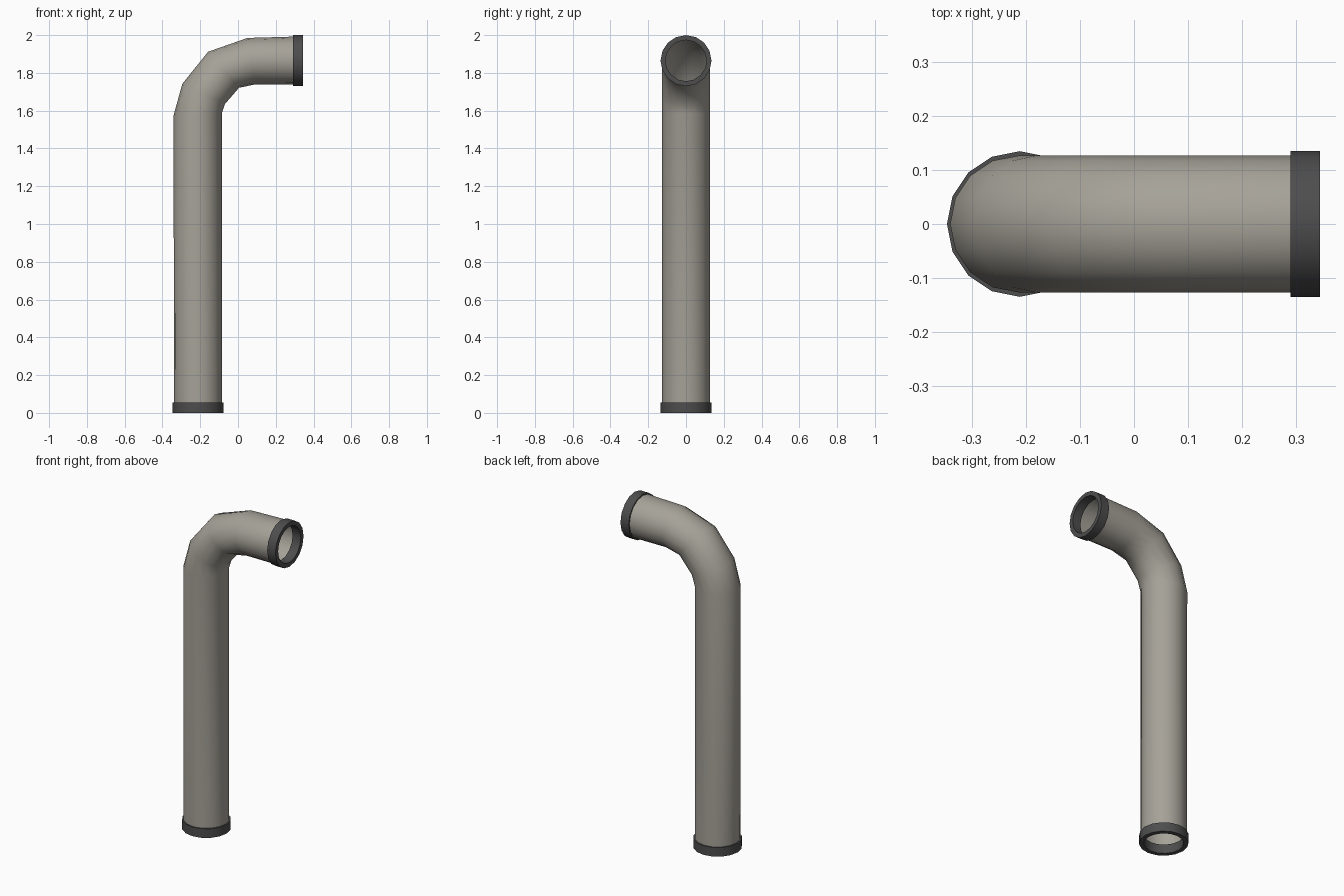
import bpy, bmesh, math
from mathutils import Vector

if "Cube" in bpy.data.objects:
    bpy.data.objects.remove(bpy.data.objects["Cube"])

SIDES = 16
PIPE_R, RIM_R, HOLE_R, RIM_T = 0.127, 0.135, 0.109, 0.055


def material(name, rgb):
    m = bpy.data.materials.new(name)
    m.diffuse_color = (*rgb, 1)
    m.use_nodes = True
    m.node_tree.nodes["Principled BSDF"].inputs["Base Color"].default_value = m.diffuse_color
    return m


stone = material("warm grey", (0.38, 0.36, 0.315))
dark = material("dark grey", (0.075, 0.075, 0.075))


def loft(name, rings, mat, closed=False):
    """Skin rings given as (outer xz, inner xz, y radius)."""
    bm = bmesh.new()
    loops = []
    for outer, inner, ry in rings:
        a, b = Vector((outer[0], 0, outer[1])), Vector((inner[0], 0, inner[1]))
        mid, half = (a + b) / 2, (a - b) / 2
        angles = [2 * math.pi * i / SIDES for i in range(SIDES)]
        loops.append([bm.verts.new(mid + half * math.cos(t) + Vector((0, ry * math.sin(t), 0)))
                      for t in angles])
    pairs = list(zip(loops, loops[1:]))
    if closed:
        pairs.append((loops[-1], loops[0]))
    for p, q in pairs:
        for i in range(SIDES):
            j = (i + 1) % SIDES
            bm.faces.new((p[i], q[i], q[j], p[j]))
    if closed:
        bmesh.ops.recalc_face_normals(bm, faces=bm.faces)
    me = bpy.data.meshes.new(name)
    bm.to_mesh(me)
    bm.free()
    me.materials.append(mat)
    ob = bpy.data.objects.new(name, me)
    bpy.context.collection.objects.link(ob)
    bpy.ops.object.select_all(action='DESELECT')
    ob.select_set(True)
    bpy.context.view_layer.objects.active = ob
    bpy.ops.object.shade_smooth_by_angle(angle=math.radians(40))
    return ob


CX, CZ = -0.212, 1.865  # axes of the upright and the outlet

# Open pipe with a bend of three facets
loft("bent_pipe", [
    ((CX - PIPE_R, RIM_T), (CX + PIPE_R, RIM_T), PIPE_R),
    ((-0.341, 1.575), (-0.086, 1.585), PIPE_R),
    ((-0.295, 1.742), (-0.069, 1.635), PIPE_R),
    ((-0.158, 1.912), (0.005, 1.721), PIPE_R),
    ((0.05, 1.985), (0.09, 1.739), PIPE_R),
    ((0.29, CZ + PIPE_R), (0.29, CZ - PIPE_R), PIPE_R),
], stone)

# Collars at both open ends
profile = [(RIM_R, 0), (RIM_R, RIM_T), (HOLE_R, RIM_T), (HOLE_R, 0)]
loft("base_collar", [((CX - r, h), (CX + r, h), r) for r, h in profile], dark, True)
loft("outlet_collar", [((0.345 - h, CZ + r), (0.345 - h, CZ - r), r) for r, h in profile],
     dark, True)
